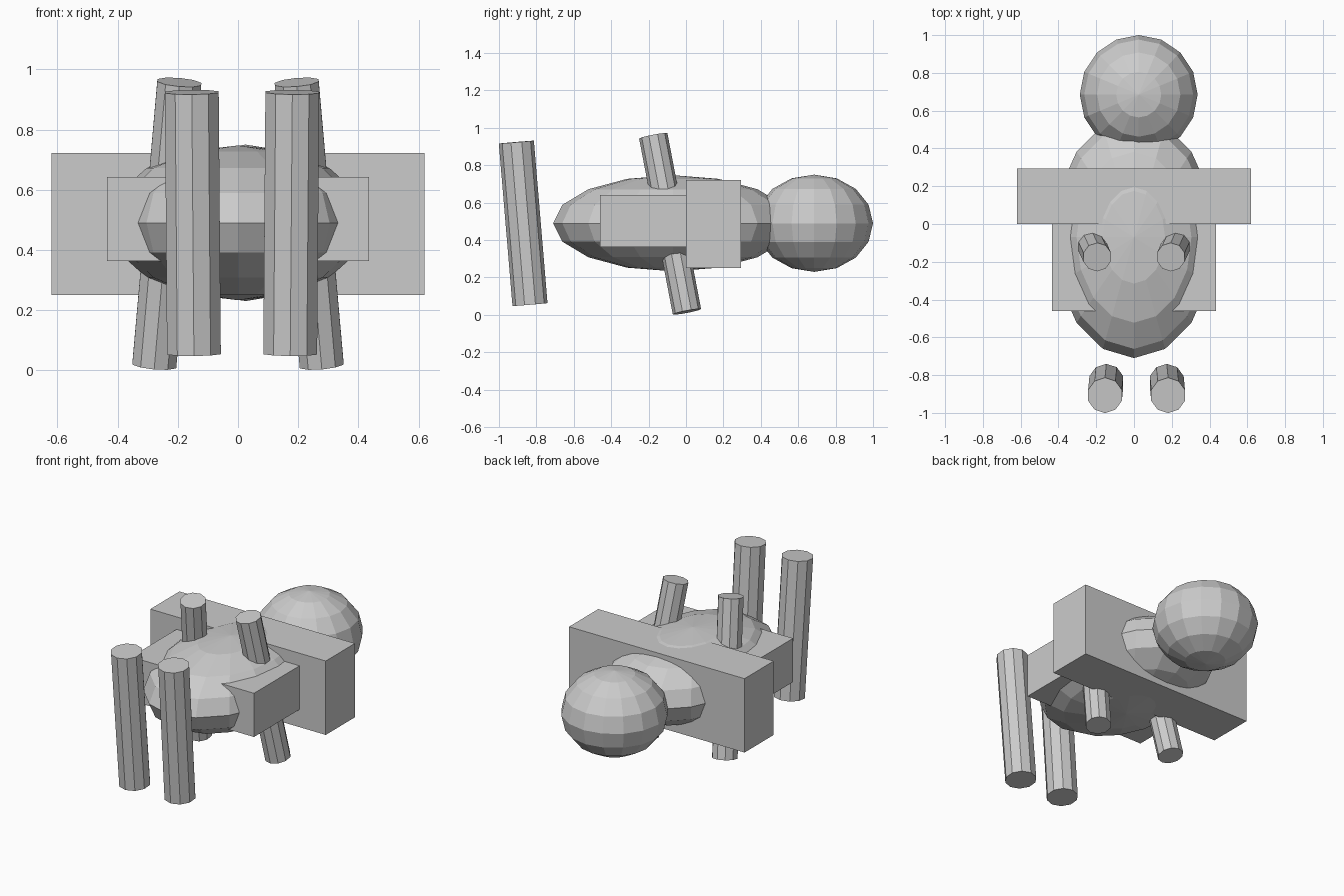
import bpy
from mathutils import Vector

if "Cube" in bpy.data.objects:
    bpy.data.objects.remove(bpy.data.objects["Cube"])


def ball(name, loc, radii):
    bpy.ops.mesh.primitive_uv_sphere_add(segments=16, ring_count=8, radius=1, location=loc)
    ob = bpy.context.object
    ob.name = name
    ob.scale = radii


def block(name, lo, hi):
    lo, hi = Vector(lo), Vector(hi)
    bpy.ops.mesh.primitive_cube_add(size=1, location=(lo + hi) / 2)
    ob = bpy.context.object
    ob.name = name
    ob.scale = hi - lo


def rod(name, start, end, radius):
    start, end = Vector(start), Vector(end)
    axis = end - start
    bpy.ops.mesh.primitive_cylinder_add(vertices=10, radius=radius, depth=axis.length,
                                        location=(start + end) / 2)
    ob = bpy.context.object
    ob.name = name
    ob.rotation_mode = 'QUATERNION'
    ob.rotation_quaternion = Vector((0, 0, 1)).rotation_difference(axis)


# Rounded body and the slightly off-centre ball at the back
ball("body", (0, -0.07, 0.49), (0.43, 0.64, 0.257))
ball("rear_ball", (0.025, 0.685, 0.49), (0.312, 0.315, 0.26))

# Cross blocks through the body
block("wide_block", (-0.62, 0, 0.25), (0.62, 0.295, 0.722))
block("narrow_block", (-0.435, -0.46, 0.363), (0.435, 0, 0.642))

# Paired rods: one through the body, one free-standing in front
for label, s in (("left", -1), ("right", 1)):
    rod(f"{label}_through_rod", (s * 0.278, 0.005, 0.017), (s * 0.195, -0.175, 0.957), 0.077)
    rod(f"{label}_front_rod", (0.0135 + s * 0.16, -0.834, 0.055),
        (0.0135 + s * 0.167, -0.907, 0.924), 0.094)
